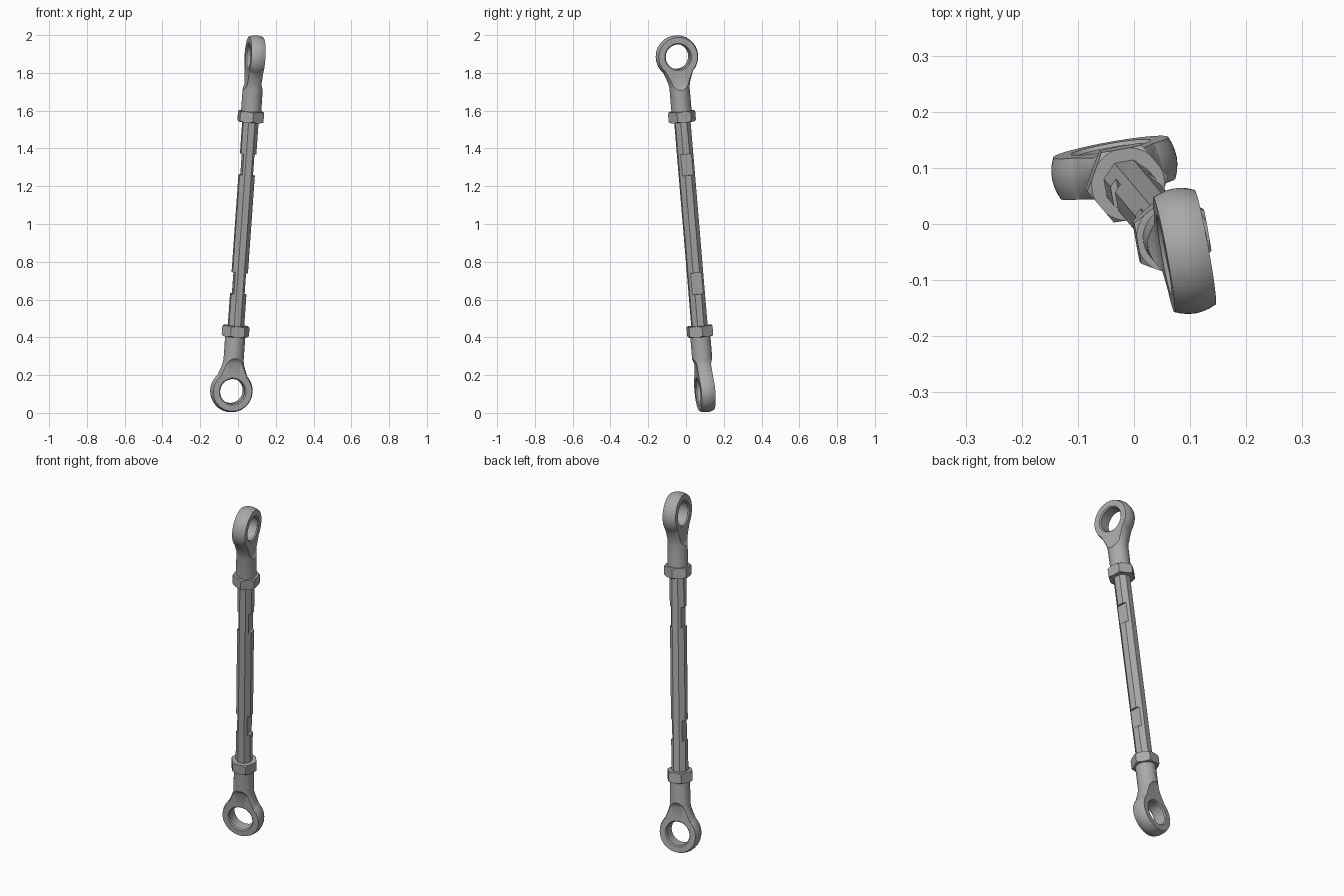
import bpy, bmesh, math
from mathutils import Matrix, Vector

cube = bpy.data.objects.get("Cube")
if cube:
    bpy.data.objects.remove(cube)

steel = bpy.data.materials.new("grey steel")
steel.use_nodes = True
steel.diffuse_color = (0.4, 0.4, 0.4, 1)
steel.node_tree.nodes["Principled BSDF"].inputs["Base Color"].default_value = (0.4, 0.4, 0.4, 1)

# Leaning frame: local z runs along the rod, local y through the lower eye
low_eye = Vector((-0.035, 0.10, 0.116))
high_eye = Vector((0.09, -0.048, 1.886))
axis = (high_eye - low_eye).normalized()
across = Vector((-0.18, 0.98, 0))
across = (across - axis * across.dot(axis)).normalized()
side = across.cross(axis)
LENGTH = (high_eye - low_eye).length
LOWER = Matrix.Translation(low_eye) @ Matrix((side, across, axis)).transposed().to_4x4()
UPPER = (LOWER @ Matrix.Translation((0, 0, LENGTH)) @ Matrix.Rotation(math.pi / 2, 4, "Z")
         @ Matrix.Rotation(math.pi, 4, "X"))
EYE_AXIS = Matrix.Rotation(math.pi / 2, 4, "X")
THICK = 0.0375


def finish(name, bm, frame):
    bmesh.ops.remove_doubles(bm, verts=bm.verts, dist=1e-5)
    bmesh.ops.recalc_face_normals(bm, faces=bm.faces)
    mesh = bpy.data.meshes.new(name)
    bm.to_mesh(mesh)
    bm.free()
    mesh.materials.append(steel)
    obj = bpy.data.objects.new(name, mesh)
    obj.matrix_world = frame
    bpy.context.collection.objects.link(obj)
    return obj


def lathe(name, profile, frame, sides=48, turn=0.0, closed=False):
    """Revolve (radius, height) points about local z."""
    bm = bmesh.new()
    spin = Matrix.Rotation(turn, 3, "Z")
    verts = [bm.verts.new(spin @ Vector((r, 0, h))) for r, h in profile]
    pairs = list(zip(verts, verts[1:]))
    if closed:
        pairs.append((verts[-1], verts[0]))
    edges = [bm.edges.new(p) for p in pairs]
    bmesh.ops.spin(bm, geom=verts + edges, cent=(0, 0, 0), axis=(0, 0, 1),
                   angle=math.tau, steps=sides, use_merge=True)
    return finish(name, bm, frame)


def box(name, size, place, frame):
    bm = bmesh.new()
    bmesh.ops.create_cube(bm, size=1, matrix=Matrix.Translation(place) @ Matrix.Diagonal((*size, 1)))
    return finish(name, bm, frame)


def combine(obj, others, operation):
    """Apply booleans and remove the helper solids."""
    for other in others:
        other.hide_render = True
        mod = obj.modifiers.new("cut", "BOOLEAN")
        mod.operation, mod.solver, mod.object = operation, "EXACT", other
        bpy.context.view_layer.update()
        graph = bpy.context.evaluated_depsgraph_get()
        mesh = bpy.data.meshes.new_from_object(obj.evaluated_get(graph))
        obj.modifiers.clear()
        obj.data = mesh
        bpy.data.objects.remove(other)


def smooth(obj, angle=30):
    bpy.ops.object.select_all(action="DESELECT")
    obj.select_set(True)
    bpy.context.view_layer.objects.active = obj
    bpy.ops.object.shade_smooth_by_angle(angle=math.radians(angle))


def rod_end(label, frame):
    # Eye with a rounded rim, joined to a tapering round neck
    eye = lathe(label + "_eye", [(0.0, -0.05), (0.098, -0.05), (0.104, -THICK), (0.109, -0.025),
                                 (0.112, -0.012), (0.113, 0), (0.112, 0.012), (0.109, 0.025),
                                 (0.104, THICK), (0.098, 0.05), (0.0, 0.05)],
                frame @ EYE_AXIS, 64)
    neck = lathe("neck", [(0, 0.06), (0.075, 0.06), (0.081, 0.076), (0.066, 0.115), (0.057, 0.142),
                          (0.0535, 0.165), (0.0535, 0.3), (0, 0.3)], frame)
    combine(eye, [neck], "UNION")
    # Flat cheeks with a sloping arc where they meet the neck
    cheeks = [lathe("cheek_cutter", [(0, s * THICK), (0.15, s * THICK), (0.165, s * 0.044),
                                     (0.2, s * 0.07), (0.2, s * 0.12), (0, s * 0.12)],
                    frame @ EYE_AXIS, 64) for s in (-1, 1)]
    # Chamfered bore
    bore = lathe("bore_cutter", [(0, -0.1), (0.072, -0.1), (0.072, -THICK), (0.066, -0.031),
                                 (0.066, 0.031), (0.072, THICK), (0.072, 0.1), (0, 0.1)],
                 frame @ EYE_AXIS, 48)
    combine(eye, cheeks + [bore], "DIFFERENCE")
    smooth(eye)

    # Hexagonal lock nut with chamfered corners
    nut = lathe(label + "_lock_nut", [(0, 0.29), (0.0735, 0.29), (0.0735, 0.348), (0, 0.348)], frame, 6)
    chamfer = lathe("nut_chamfer", [(0, 0.289), (0.064, 0.289), (0.076, 0.299), (0.076, 0.339),
                                    (0.064, 0.349), (0, 0.349)], frame)
    combine(nut, [chamfer], "INTERSECT")
    smooth(nut, 25)


for label, frame in (("lower", LOWER), ("upper", UPPER)):
    rod_end(label, frame)

# Eight-sided rod with a pair of spanner flats near each end
rod = lathe("rod", [(0, 0.3), (0.0445, 0.3), (0.0445, LENGTH - 0.3), (0, LENGTH - 0.3)],
            LOWER, 8, math.pi / 8)
flats = [box("flat_cutter", (0.04, 0.2, 0.113), (s * 0.049, 0, z), LOWER)
         for s in (-1, 1) for z in (0.574, LENGTH - 0.574)]
combine(rod, flats, "DIFFERENCE")
